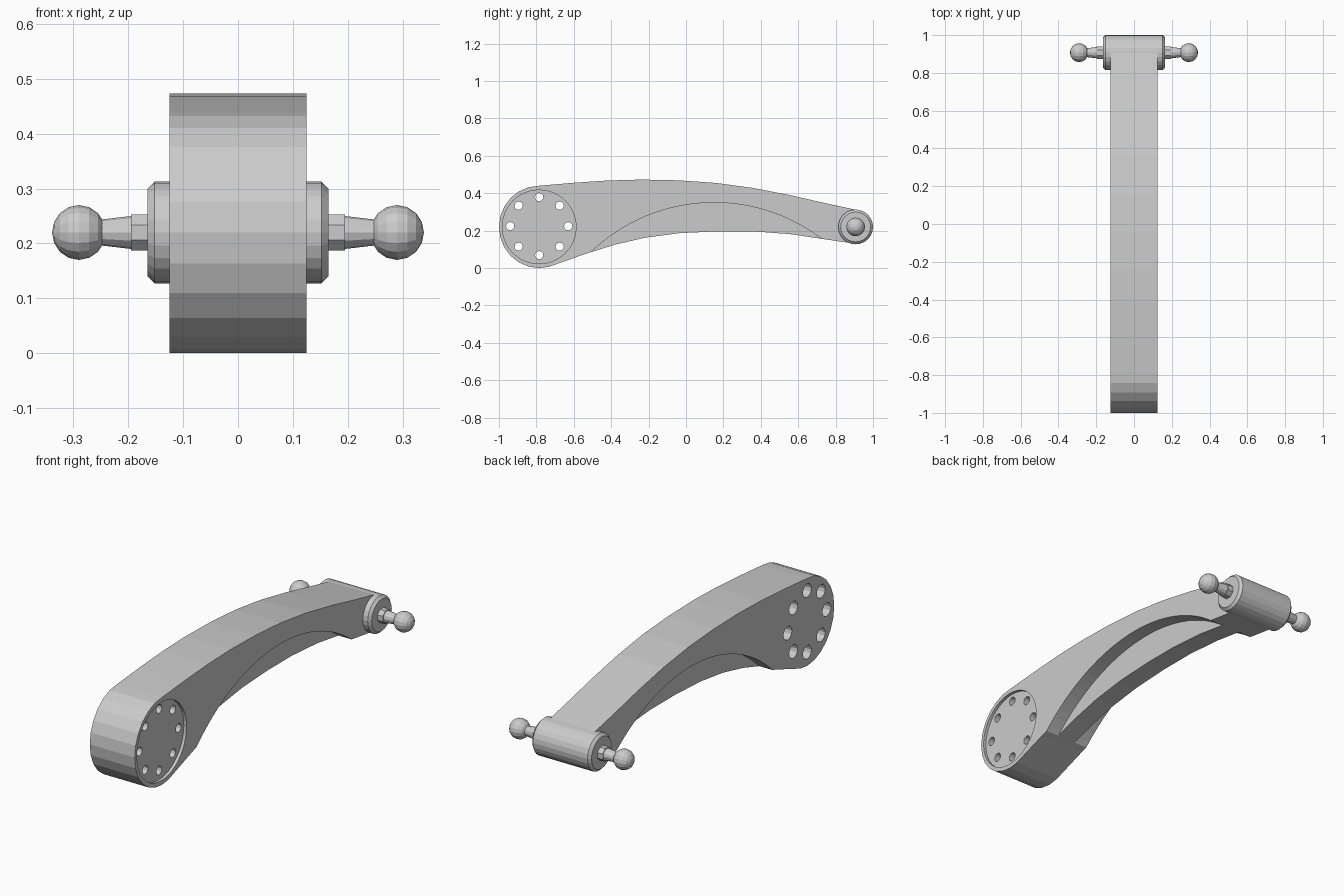
import bpy, bmesh
from math import sin, cos, pi, radians

if "Cube" in bpy.data.objects:
    bpy.data.objects.remove(bpy.data.objects["Cube"])


def lathe(bm, profile, segs, cy, cz, phase=0.0):
    """Spin (x, radius) points about an x-parallel axis through (cy, cz)."""
    rings = []
    for x, r in profile:
        if r == 0:
            rings.append([bm.verts.new((x, cy, cz))])
        else:
            rings.append([bm.verts.new((x, cy + r * cos(phase + 2 * pi * i / segs),
                                        cz + r * sin(phase + 2 * pi * i / segs)))
                          for i in range(segs)])
    for a, b in zip(rings, rings[1:]):
        for i in range(segs):
            j = (i + 1) % segs
            if len(a) == 1:
                bm.faces.new((a[0], b[i], b[j]))
            elif len(b) == 1:
                bm.faces.new((a[i], a[j], b[0]))
            else:
                bm.faces.new((a[i], a[j], b[j], b[i]))
    for ring in (rings[0], rings[-1]):
        if len(ring) > 1:
            bm.faces.new(ring)


def finish(bm, name):
    bmesh.ops.recalc_face_normals(bm, faces=bm.faces)
    me = bpy.data.meshes.new(name)
    bm.to_mesh(me)
    bm.free()
    ob = bpy.data.objects.new(name, me)
    bpy.context.collection.objects.link(ob)
    return ob


def cut(target, bm):
    cutter = finish(bm, "cutter")
    cutter.hide_render = True
    mod = target.modifiers.new("cut", 'BOOLEAN')
    mod.operation, mod.solver, mod.object = 'DIFFERENCE', 'EXACT', cutter
    bpy.context.view_layer.objects.active = target
    bpy.ops.object.modifier_apply(modifier=mod.name)
    bpy.data.objects.remove(cutter)


HALF = 0.125                 # half width of the arm
BIG = (-0.785, 0.22)         # centre of the large end (y, z)
SMALL = (0.907, 0.22)        # centre of the small end

# Arm: side profile extruded across x
top = [(-0.6, 0.456), (-0.42, 0.468), (-0.24, 0.473), (-0.04, 0.469), (0.16, 0.455),
       (0.36, 0.428), (0.56, 0.389), (0.74, 0.348)]
bottom = [(0.74, 0.154), (0.56, 0.181), (0.36, 0.196), (0.16, 0.196), (-0.04, 0.186),
          (-0.22, 0.162), (-0.38, 0.125), (-0.54, 0.075)]
big_arc = [(BIG[0] + 0.215 * cos(radians(a)), BIG[1] + 0.22 * sin(radians(a)))
           for a in range(-75, -271, -15)]
small_arc = [(SMALL[0] + 0.09 * cos(radians(a)), SMALL[1] + 0.09 * sin(radians(a)))
             for a in range(75, -106, -20)]
outline = top + small_arc + bottom + big_arc
bm = bmesh.new()
face = bm.faces.new([bm.verts.new((-HALF, y, z)) for y, z in outline])
ext = bmesh.ops.extrude_face_region(bm, geom=[face])
bmesh.ops.translate(bm, vec=(2 * HALF, 0, 0),
                    verts=[v for v in ext["geom"] if isinstance(v, bmesh.types.BMVert)])
arm = finish(bm, "arm")

# Arched recess on both sides, leaving a central web
for s in (-1, 1):
    bm = bmesh.new()
    lathe(bm, [(s * 0.052, 0.95), (s * 0.3, 0.95)], 128, 0.15, -0.6)
    cut(arm, bm)

# Shallow round mounting pocket on the right face
bm = bmesh.new()
lathe(bm, [(HALF - 0.015, 0.197), (0.2, 0.197)], 48, *BIG)
cut(arm, bm)

# Ring of eight counterbored bolt holes
bm = bmesh.new()
for i in range(8):
    a = i * pi / 4
    lathe(bm, [(-0.2, 0.034), (0.05, 0.034), (0.05, 0.022), (0.2, 0.022)], 12,
          BIG[0] + 0.155 * cos(a), BIG[1] + 0.004 + 0.155 * sin(a))
cut(arm, bm)

# Cross hub at the small end
bm = bmesh.new()
lathe(bm, [(-0.165, 0.08), (-0.152, 0.093), (0.152, 0.093), (0.165, 0.08)], 24, *SMALL)
finish(bm, "hub")

# Ball studs: collar, tapered neck and ball on each side
for s, side in ((-1, "left"), (1, "right")):
    bm = bmesh.new()
    lathe(bm, [(s * 0.155, 0.036), (s * 0.195, 0.036)], 8, *SMALL, phase=pi / 8)
    finish(bm, side + "_collar")
    bm = bmesh.new()
    lathe(bm, [(s * 0.16, 0.032), (s * 0.195, 0.03), (s * 0.255, 0.023)], 12, *SMALL)
    finish(bm, side + "_neck")
    bm = bmesh.new()
    ball = [(s * (0.29 - 0.049 * cos(i * pi / 8)), 0.05 * sin(i * pi / 8) if 0 < i < 8 else 0)
            for i in range(9)]
    lathe(bm, ball, 16, *SMALL)
    finish(bm, side + "_ball")
